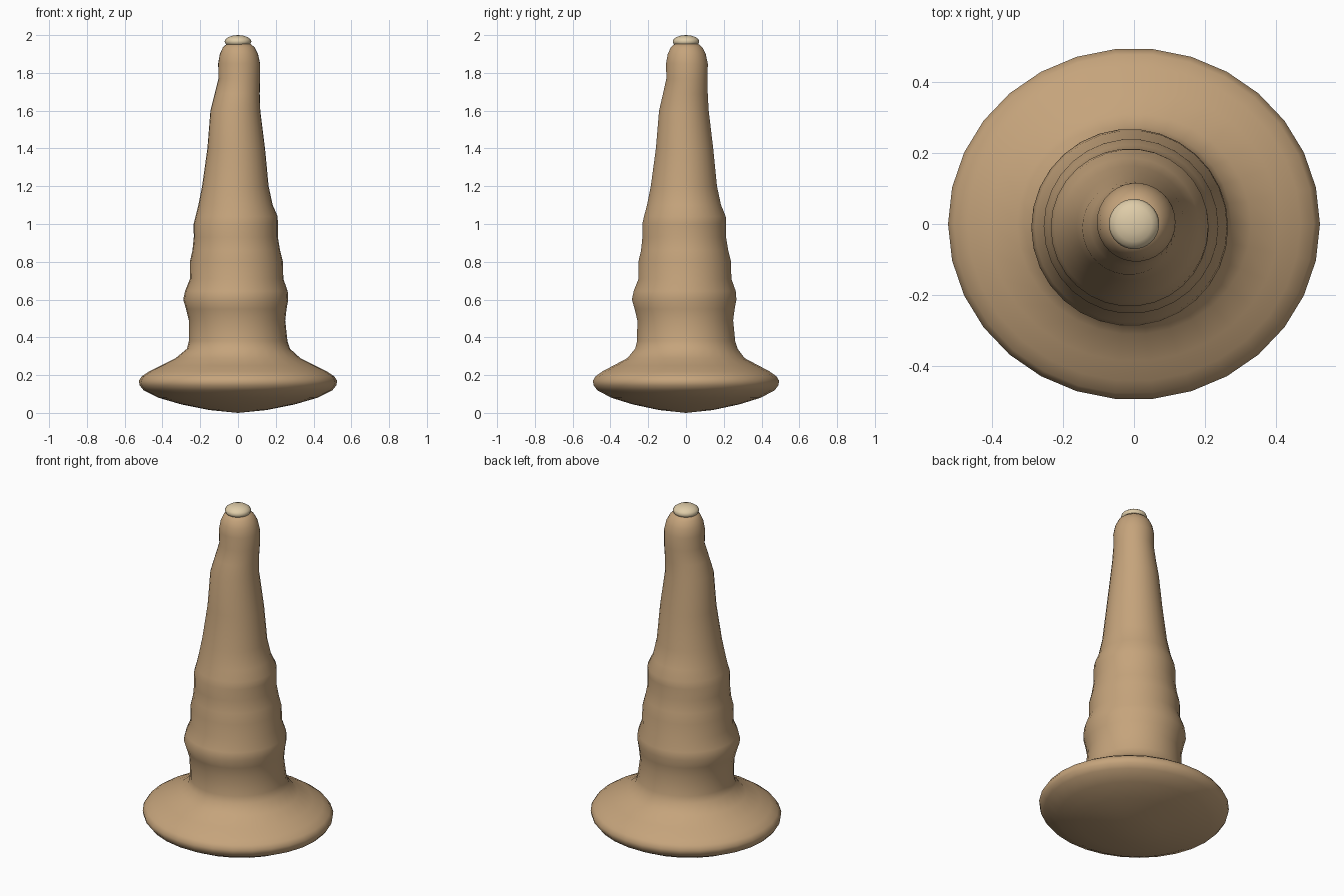
import bpy
import bmesh
import math

cube = bpy.data.objects.get("Cube")
if cube:
    bpy.data.objects.remove(cube, do_unlink=True)

SIDES = 30


def make_material(name, colour):
    material = bpy.data.materials.new(name)
    material.use_nodes = True
    material.diffuse_color = (*colour, 1)
    material.node_tree.nodes["Principled BSDF"].inputs["Base Color"].default_value = (*colour, 1)
    return material


def add_ring(bm, height, left, right, squash):
    """One cross-section, given by its left and right edges."""
    centre, radius = (left + right) / 2, (right - left) / 2
    ring = []
    for i in range(SIDES):
        angle = math.tau * i / SIDES
        x = centre + radius * math.cos(angle)
        y = centre * 0.8 + radius * squash * math.sin(angle)
        ring.append(bm.verts.new((x, y, height)))
    return ring


def loft(name, sections, bottom, top, material):
    """Skin the cross-sections and close both ends with a fan."""
    mesh = bpy.data.meshes.new(name)
    bm = bmesh.new()
    rings = [add_ring(bm, *section) for section in sections]
    low, high = bm.verts.new(bottom), bm.verts.new(top)
    for i in range(SIDES):
        j = (i + 1) % SIDES
        for a, b in zip(rings, rings[1:]):
            bm.faces.new((a[i], a[j], b[j], b[i]))
        bm.faces.new((low, rings[0][j], rings[0][i]))
        bm.faces.new((high, rings[-1][i], rings[-1][j]))
    for face in bm.faces:
        face.smooth = True
    bmesh.ops.recalc_face_normals(bm, faces=bm.faces[:])
    bm.to_mesh(mesh)
    bm.free()
    mesh.materials.append(material)
    obj = bpy.data.objects.new(name, mesh)
    bpy.context.collection.objects.link(obj)
    return obj


tan = make_material("tan skin", (0.56, 0.37, 0.2))
cream = make_material("cream tip", (0.73, 0.6, 0.39))

# Flared foot: height and radius, slightly oval in plan
foot = [(0.015, 0.15), (0.045, 0.3), (0.08, 0.42), (0.12, 0.5), (0.145, 0.52),
        (0.17, 0.525), (0.195, 0.508), (0.22, 0.47), (0.25, 0.41), (0.29, 0.33)]

# Ridged, tapering stem: height, left edge, right edge
stem = [(0.34, -0.27, 0.275), (0.38, -0.26, 0.262), (0.49, -0.26, 0.25),
        (0.55, -0.275, 0.257), (0.6, -0.29, 0.266), (0.645, -0.28, 0.263),
        (0.71, -0.254, 0.24), (0.8, -0.255, 0.238), (0.86, -0.241, 0.223),
        (0.93, -0.234, 0.211), (1, -0.235, 0.211), (1.04, -0.225, 0.21),
        (1.1, -0.21, 0.184), (1.2, -0.19, 0.162), (1.4, -0.162, 0.143),
        (1.6, -0.146, 0.118), (1.69, -0.123, 0.115), (1.77, -0.103, 0.117),
        (1.85, -0.105, 0.117), (1.9, -0.096, 0.106), (1.935, -0.08, 0.088),
        (1.955, -0.058, 0.064)]

sections = [(z, -r, r, 0.945) for z, r in foot] + [(*s, 1) for s in stem]
loft("ridged_body", sections, (0, 0, 0), (0, 0, 1.96), tan)

# Rounded pale tip
cap = []
for step in range(1, 8):
    angle = math.pi * (step / 8 - 0.5)
    radius = 0.071 * math.cos(angle)
    cap.append((1.966 + 0.034 * math.sin(angle), -radius, radius, 1))
loft("tip_cap", cap, (0, 0, 1.932), (0, 0, 2), cream)
